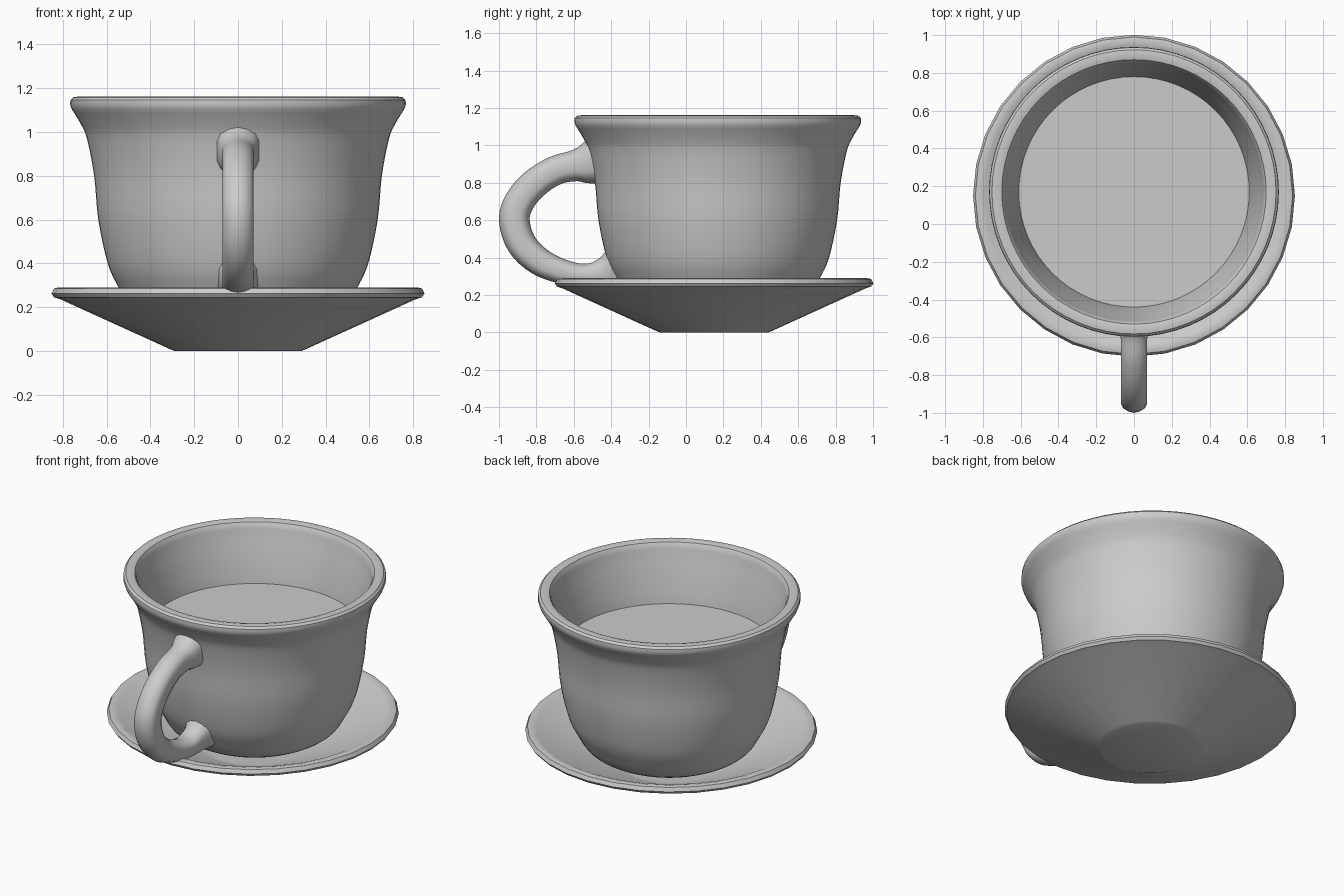
import bpy, bmesh, math
from mathutils import Vector

if "Cube" in bpy.data.objects:
    bpy.data.objects.remove(bpy.data.objects["Cube"])


def smooth_path(pts, steps):
    """Catmull-Rom curve through the points."""
    pts = [Vector(p) for p in pts]
    ext = [2 * pts[0] - pts[1]] + pts + [2 * pts[-1] - pts[-2]]
    out = []
    for a, b, c, d in zip(ext, ext[1:], ext[2:], ext[3:]):
        for s in range(steps):
            t = s / steps
            out.append(0.5 * (2 * b + (c - a) * t + (2 * a - 5 * b + 4 * c - d) * t * t
                              + (3 * b - a - 3 * c + d) * t ** 3))
    return out + [pts[-1]]


def finish(bm, name, angle):
    bmesh.ops.remove_doubles(bm, verts=bm.verts, dist=1e-5)
    bmesh.ops.recalc_face_normals(bm, faces=bm.faces)
    mesh = bpy.data.meshes.new(name)
    bm.to_mesh(mesh)
    bm.free()
    obj = bpy.data.objects.new(name, mesh)
    bpy.context.collection.objects.link(obj)
    bpy.ops.object.select_all(action='DESELECT')
    obj.select_set(True)
    bpy.context.view_layer.objects.active = obj
    bpy.ops.object.shade_smooth_by_angle(angle=math.radians(angle))
    return obj


def bridge(bm, rings):
    for r0, r1 in zip(rings, rings[1:]):
        n = len(r0)
        for i in range(n):
            j = (i + 1) % n
            bm.faces.new((r0[i], r0[j], r1[j], r1[i]))


def lathe(name, profile, sides, cy, angle=35):
    """Revolve (radius, z) points about a vertical axis at y = cy, capping both ends."""
    bm = bmesh.new()
    rings = []
    for p in profile:
        rings.append([bm.verts.new((p[0] * math.sin(2 * math.pi * i / sides),
                                    cy + p[0] * math.cos(2 * math.pi * i / sides), p[1]))
                      for i in range(sides)])
    bridge(bm, rings)
    bm.faces.new(rings[0])
    bm.faces.new(rings[-1])
    return finish(bm, name, angle)


# Saucer: shallow cone with a thick rolled edge
lathe("saucer", [(0.29, 0.0), (0.31, 0.008), (0.81, 0.235), (0.84, 0.245), (0.852, 0.262),
                 (0.84, 0.285), (0.82, 0.29), (0.79, 0.282), (0.32, 0.065), (0.29, 0.06)],
      32, 0.15)

# Cup: flared outer wall, rounded lip, inner wall
outer = smooth_path([(0.30, 0.11), (0.40, 0.15), (0.49, 0.205), (0.545, 0.29), (0.595, 0.40),
                     (0.638, 0.60), (0.657, 0.80), (0.69, 0.97), (0.72, 1.04),
                     (0.76, 1.105)], 4)
lip = [(0.767, 1.125), (0.765, 1.145), (0.752, 1.158), (0.725, 1.162), (0.70, 1.155)]
inner = smooth_path([(0.688, 1.135), (0.672, 1.07), (0.643, 0.96), (0.61, 0.80),
                     (0.59, 0.60), (0.545, 0.40), (0.47, 0.27), (0.30, 0.18)], 4)
lathe("cup", outer + lip + inner, 64, 0.17)

# Drink surface
bm = bmesh.new()
bmesh.ops.create_circle(bm, cap_ends=True, segments=64, radius=0.615)
bmesh.ops.translate(bm, verts=bm.verts, vec=(0, 0.17, 0.80))
finish(bm, "drink", 30)

# Handle: path of (y, z, half thickness), swept with a slightly ridged section
path = smooth_path([(-0.485, 0.915, 0.125), (-0.54, 0.90, 0.105), (-0.60, 0.89, 0.083),
                    (-0.70, 0.865, 0.078), (-0.81, 0.795, 0.08), (-0.89, 0.70, 0.081),
                    (-0.918, 0.60, 0.082), (-0.88, 0.475, 0.08), (-0.785, 0.38, 0.075),
                    (-0.66, 0.325, 0.066), (-0.54, 0.305, 0.062), (-0.45, 0.315, 0.08),
                    (-0.37, 0.34, 0.12)], 4)
half = [(1, 0), (0.9, 0.45), (0.7, 0.82), (0.4, 1), (-0.4, 1), (-0.7, 0.82), (-0.9, 0.45), (-1, 0)]
section = half + [(u, -w) for u, w in half[-2:0:-1]]
bm = bmesh.new()
rings = []
for k, p in enumerate(path):
    d = path[min(k + 1, len(path) - 1)] - path[max(k - 1, 0)]
    side = Vector((d.y, -d.x)).normalized()
    width = 0.07 + max(0, p.z - 0.083) * 0.7
    rings.append([bm.verts.new((w * width, p.x + side.x * u * p.z, p.y + side.y * u * p.z))
                  for u, w in section])
bridge(bm, rings)
bm.faces.new(rings[0])
bm.faces.new(rings[-1])
finish(bm, "handle", 50)
